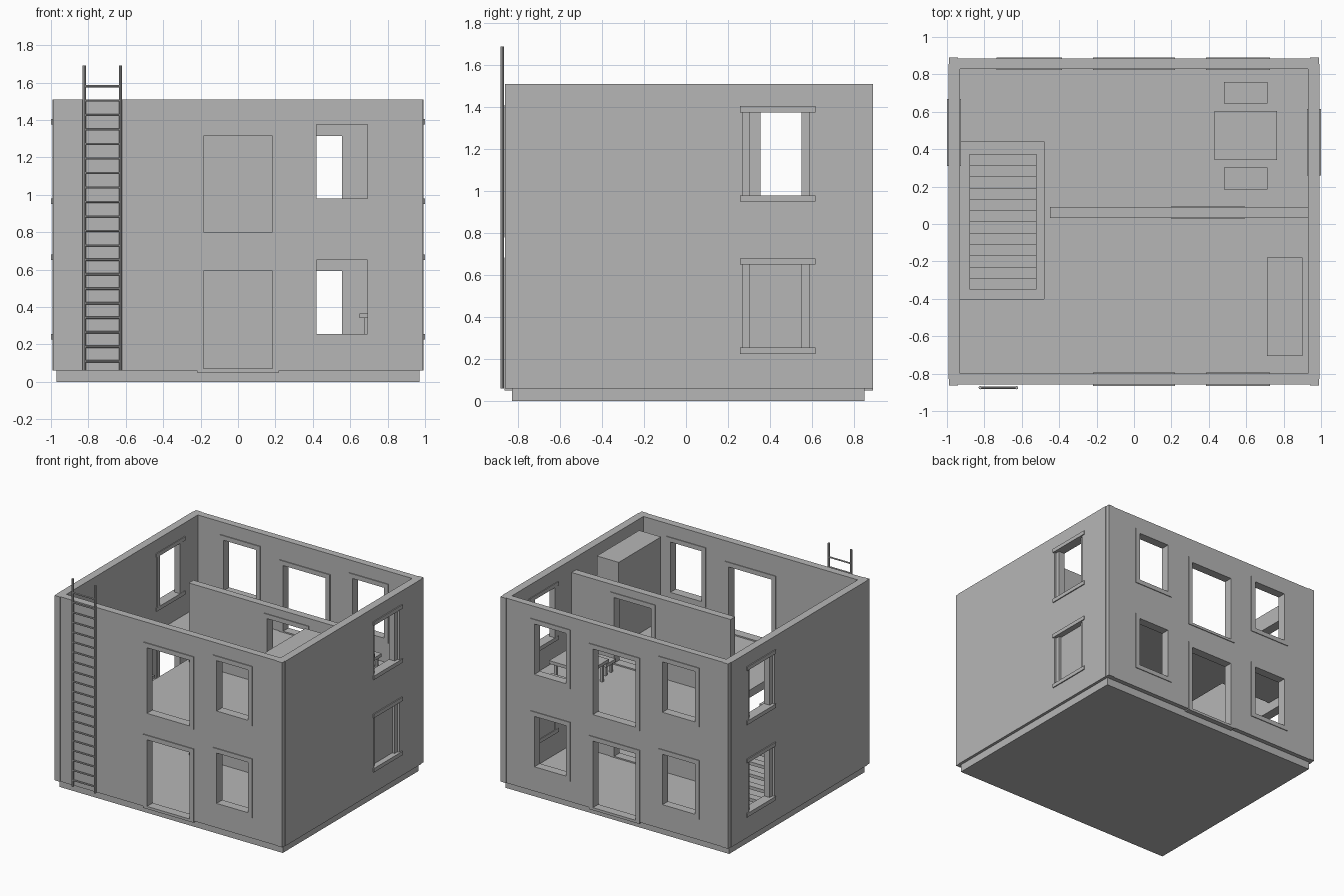
import bpy, bmesh, math
from mathutils import Matrix, Vector

if "Cube" in bpy.data.objects:
    bpy.data.objects.remove(bpy.data.objects["Cube"])

mat = bpy.data.materials.new("plain_grey")
mat.diffuse_color = (0.47, 0.47, 0.47, 1)
mat.use_nodes = True
mat.node_tree.nodes["Principled BSDF"].inputs["Base Color"].default_value = mat.diffuse_color


def finish(bm, name):
    bmesh.ops.recalc_face_normals(bm, faces=bm.faces[:])
    me = bpy.data.meshes.new(name)
    bm.to_mesh(me)
    bm.free()
    me.materials.append(mat)
    ob = bpy.data.objects.new(name, me)
    bpy.context.collection.objects.link(ob)
    return ob


def panel(name, axis, u, v, w, holes=()):
    """Slab spanning u by v, thickness w along axis, with rectangular holes (u0, u1, v0, v1)."""
    place = {'x': lambda a, b: (w[0], a, b),
             'y': lambda a, b: (a, w[0], b),
             'z': lambda a, b: (a, b, w[0])}[axis]
    us = sorted({*u, *(h[0] for h in holes), *(h[1] for h in holes)})
    vs = sorted({*v, *(h[2] for h in holes), *(h[3] for h in holes)})
    bm = bmesh.new()
    grid = [[bm.verts.new(place(a, b)) for b in vs] for a in us]
    for i in range(len(us) - 1):
        for j in range(len(vs) - 1):
            cu, cv = (us[i] + us[i + 1]) / 2, (vs[j] + vs[j + 1]) / 2
            if not any(h[0] < cu < h[1] and h[2] < cv < h[3] for h in holes):
                bm.faces.new((grid[i][j], grid[i + 1][j], grid[i + 1][j + 1], grid[i][j + 1]))
    ext = bmesh.ops.extrude_face_region(bm, geom=bm.faces[:])
    shift = Vector([w[1] - w[0] if c == axis else 0 for c in 'xyz'])
    bmesh.ops.translate(bm, vec=shift, verts=[e for e in ext['geom'] if isinstance(e, bmesh.types.BMVert)])
    loose = [x for x in bm.verts if not x.link_faces]
    bmesh.ops.delete(bm, geom=loose, context='VERTS')
    return finish(bm, name)


def box(name, x, y, z):
    return panel(name, 'z', x, y, z)


def rod(name, a, b, r, sides=8):
    a, b = Vector(a), Vector(b)
    bm = bmesh.new()
    rot = (b - a).to_track_quat('Z', 'Y').to_matrix().to_4x4()
    bmesh.ops.create_cone(bm, cap_ends=True, segments=sides, radius1=r, radius2=r,
                          depth=(b - a).length, matrix=Matrix.Translation((a + b) / 2) @ rot)
    return finish(bm, name)


def table(name, x, y, z, top=0.025, leg=0.02, inset=0.025):
    box(name + "_top", x, y, (z[1] - top, z[1]))
    for lx in (x[0] + inset, x[1] - inset - leg):
        for ly in (y[0] + inset, y[1] - inset - leg):
            box(name + "_leg", (lx, lx + leg), (ly, ly + leg), (z[0], z[1] - top))


TOP, G, F, T = 1.51, 0.06, 0.79, 0.035
win_z = [(0.255, 0.65), (0.98, 1.375)]
door_z = [(0.07, 0.592), (0.80, 1.315)]

# foundation and upper floor with stair opening
box("foundation", (-0.97, 0.97), (-0.83, 0.85), (0, G))
panel("upper_floor", 'z', (-0.94, 0.94), (-0.81, 0.84), (F - 0.06, F), [(-0.93, -0.48, -0.40, 0.44)])

# front and back walls with cased doors and windows
door_x = (-0.185, 0.185)
for side, w, win_x in (("front", (-0.858, -0.80), [(0.42, 0.692)]),
                       ("back", (0.83, 0.885), [(0.42, 0.692), (-0.70, -0.42)])):
    holes = [(*door_x, *z) for z in door_z] + [(*x, *z) for x in win_x for z in win_z]
    panel(side + "_wall", 'y', (-0.985, 0.985), (G, TOP), w, holes)
    fw = (w[0] - 0.007, w[1] + 0.006)
    for h in holes:
        is_door = h[:2] == door_x
        bottom = h[2] - (0.02 if is_door else T)
        panel(side + ("_door_frame" if is_door else "_window_frame"), 'y',
              (h[0] - T, h[1] + T), (bottom, h[3] + T), fw, [h])

# side walls with recessed jambs, lintels and sills
for side, s, y0 in (("right", 1, 0.268), ("left", -1, 0.32)):
    y1 = y0 + 0.318
    panel(side + "_wall", 'x', (-0.83, 0.855), (G, TOP), (s * 0.93, s * 0.992),
          [(y0, y1, *z) for z in win_z])
    for z in win_z:
        for a in (y0, y1 - T):
            box(side + "_window_jamb", (s * 0.925, s * 0.975), (a, a + T), z)
        for name, a in (("_lintel", z[1]), ("_sill", z[0] - 0.03)):
            box(side + name, (s * 0.924, s * 1.0), (y0 - 0.01, y1 + 0.03), (a, a + 0.03))
# closed lower window on the right
box("window_shutter", (0.93, 0.955), (0.268, 0.586), win_z[0])

# corner strips
for sx in (-1, 1):
    for y in ((-0.863, -0.80), (0.83, 0.89)):
        box("corner_strip", (sx * 0.94, sx * 0.988), y, (G, TOP))

# partitions with framed doorway on both storeys
for (z0, z1), dz in zip(((G, F - 0.06), (F, 1.41)), door_z):
    hole = (0.235, 0.557, *dz)
    panel("partition", 'y', (-0.45, 0.93), (z0, z1), (0.032, 0.09), [hole])
    panel("partition_door_frame", 'y', (0.20, 0.592), (z0, dz[1] + T), (0.026, 0.096), [hole])

# staircase treads rising toward the front
n, y0, y1 = 12, 0.375, -0.35
for i in range(n):
    a = y0 + (y1 - y0) * i / n
    z = G + (F - G) * (i + 1) / n
    box("stair_tread", (-0.88, -0.52), (a + (y1 - y0) / n, a), (z - 0.025, z))

# upstairs furniture
box("wardrobe", (0.71, 0.90), (-0.705, -0.18), (F, 1.445))
table("dining_table", (0.43, 0.765), (0.342, 0.605), (F, 0.96))
for y in ((0.185, 0.303), (0.645, 0.76)):
    table("bench", (0.48, 0.715), y, (F, 0.89), inset=0.015)

# downstairs side table
table("side_table", (0.65, 0.90), (-0.60, -0.20), (G, 0.365))

# outside ladder
LX, LY = (-0.822, -0.628), -0.875
for x in LX:
    rod("ladder_rail", (x, LY, G), (x, LY, 1.69), 0.009)
for i in range(20):
    z = 0.11 + i * 0.0774
    rod("ladder_rung", (LX[0], LY, z), (LX[1], LY, z), 0.006)
